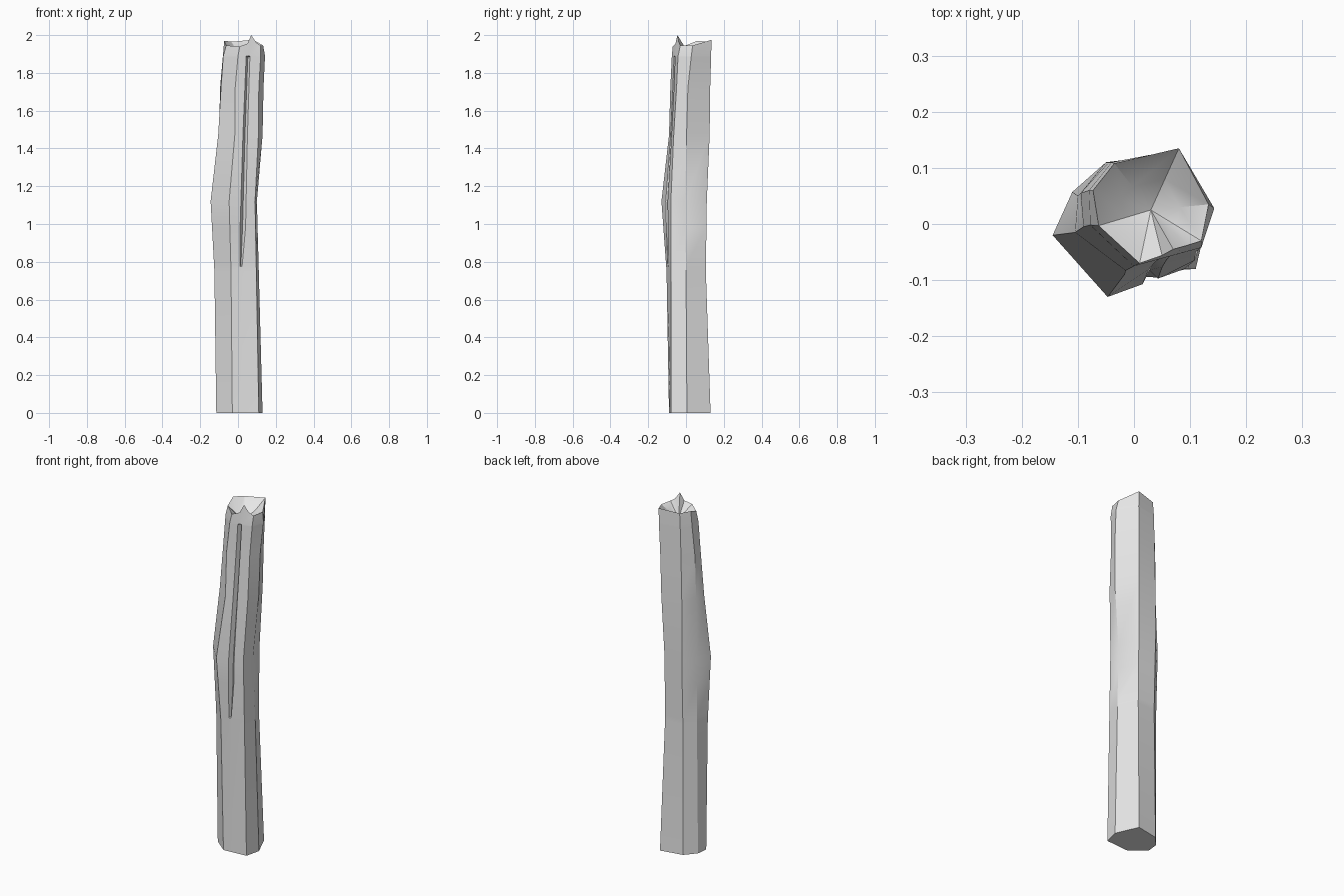
import bpy, bmesh
from mathutils import Vector

if "Cube" in bpy.data.objects:
    bpy.data.objects.remove(bpy.data.objects["Cube"])

# Seven long corner edges of the post, as (x, y) per height
RINGS = {
    0.00: [(-.03, -.09), (.11, -.08), (.13, .005), (.075, .13), (-.055, .105), (-.108, .045), (-.115, -.02)],
    0.75: [(-.037, -.103), (.097, -.08), (.11, 0), (.06, .105), (-.05, .10), (-.105, .05), (-.125, -.02)],
    1.12: [(-.047, -.13), (.09, -.08), (.10, -.005), (.06, .11), (-.05, .11), (-.11, .057), (-.145, -.02)],
    1.47: [(-.017, -.09), (.108, -.065), (.13, .003), (.07, .125), (-.05, .11), (-.10, .05), (-.105, -.015)],
    1.72: [(-.015, -.083), (.11, -.05), (.135, .01), (.075, .128), (-.045, .11), (-.095, .055), (-.09, -.005)],
    1.89: [(0, -.075), (.12, -.042), (.143, .028), (.08, .133), (-.04, .11), (-.08, .06), (-.078, -.002)],
}
# Crack on the front face: left x, right x, depth per height
CRACK = {0: (.010, .022, 0), .775: (.010, .022, 0), .78: (.010, .022, .012), .98: (.011, .040, .02),
         1.47: (.026, .050, .022), 1.885: (.043, .063, .022), 1.89: (.043, .063, 0)}
# Jagged broken rim, with a splinter between the front corners
RIM = [(.01, -.07, 1.94), (.05, -.056, 1.955), (.07, -.045, 2.0), (.095, -.038, 1.962), (.12, -.03, 1.945),
       (.133, .035, 1.945), (.08, .135, 1.975), (-.035, .108, 1.965), (-.073, .06, 1.97), (-.063, -.003, 1.945)]
PIT = Vector((.03, .025, 1.885))


def sample(table, z):
    """Linear interpolation between the heights of a table."""
    keys = sorted(table)
    lo = max(k for k in keys if k <= z)
    hi = min(k for k in keys if k >= z)
    t = 0 if hi == lo else (z - lo) / (hi - lo)
    return [Vector(a).lerp(Vector(b), t) if len(table[lo]) == 7 else a + (b - a) * t
            for a, b in zip(table[lo], table[hi])]


def section(z):
    """Cross-section with the crack's three points between the front corners."""
    c = sample(RINGS, z)
    left, right, depth = sample(CRACK, z)
    a, b = c[0], c[1]
    on_face = lambda x: a.lerp(b, (x - a.x) / (b.x - a.x))
    mid = on_face(left + (right - left) * .45) + Vector((0, depth))
    return [(p.x, p.y, z) for p in [a, on_face(left), mid, on_face(right), *c[1:]]]


bm = bmesh.new()
heights = sorted(set(RINGS) | set(CRACK))
loops = [[bm.verts.new(p) for p in section(z)] for z in heights]
loops.append([bm.verts.new(p) for p in RIM])

# Hollow in the broken top: a middle ring, then a centre point
mid_ring = []
for i, p in enumerate(RIM):
    q = Vector(p).lerp(PIT, .5)
    if i > 5:
        q.z -= .012
    mid_ring.append(bm.verts.new(q))
loops.append(mid_ring)
for lower, upper in zip(loops, loops[1:]):
    for i in range(10):
        j = (i + 1) % 10
        bm.faces.new((lower[i], lower[j], upper[j], upper[i]))
centre = bm.verts.new(PIT)
for i in range(10):
    bm.faces.new((mid_ring[i], mid_ring[(i + 1) % 10], centre))
bm.faces.new(loops[0][::-1])
bmesh.ops.recalc_face_normals(bm, faces=bm.faces)

mesh = bpy.data.meshes.new("broken_post")
bm.to_mesh(mesh)
bm.free()
post = bpy.data.objects.new("broken_post", mesh)
bpy.context.collection.objects.link(post)

# Plain grey
grey = bpy.data.materials.new("light_grey")
grey.diffuse_color = (.8, .8, .8, 1)
grey.use_nodes = True
grey.node_tree.nodes["Principled BSDF"].inputs["Base Color"].default_value = grey.diffuse_color
mesh.materials.append(grey)

bpy.context.view_layer.objects.active = post
post.select_set(True)
bpy.ops.object.shade_smooth_by_angle(angle=0.5)
